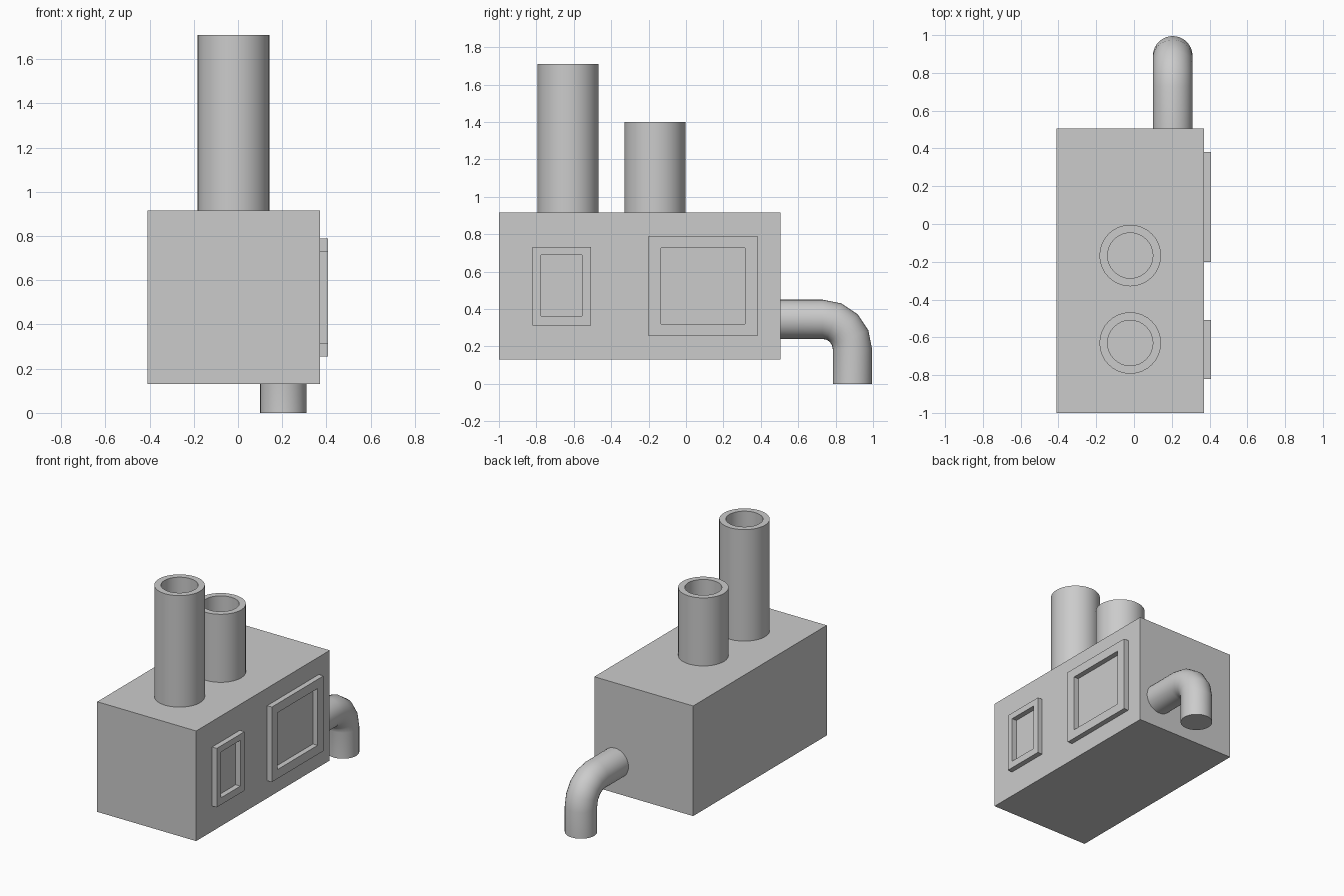
import bpy, bmesh
from math import sin, cos, pi, radians
from mathutils import Vector

if "Cube" in bpy.data.objects:
    bpy.data.objects.remove(bpy.data.objects["Cube"])


def finish(name, bm, smooth=False):
    bmesh.ops.recalc_face_normals(bm, faces=bm.faces)
    me = bpy.data.meshes.new(name)
    bm.to_mesh(me)
    bm.free()
    ob = bpy.data.objects.new(name, me)
    bpy.context.collection.objects.link(ob)
    if smooth:
        bpy.ops.object.select_all(action='DESELECT')
        ob.select_set(True)
        bpy.context.view_layer.objects.active = ob
        bpy.ops.object.shade_smooth_by_angle(angle=radians(30))
    return ob


def bridge(bm, loops, closed=False):
    """Join successive vertex rings with quads."""
    n = len(loops[0])
    pairs = list(zip(loops, loops[1:])) + ([(loops[-1], loops[0])] if closed else [])
    for a, b in pairs:
        for i in range(n):
            j = (i + 1) % n
            bm.faces.new((a[i], a[j], b[j], b[i]))


def box(name, lo, hi):
    bm = bmesh.new()
    bmesh.ops.create_cube(bm, size=1)
    for v in bm.verts:
        v.co = [l + (c + 0.5) * (h - l) for c, l, h in zip(v.co, lo, hi)]
    return finish(name, bm)


def chimney(name, x, y, z0, z1, r_out=0.163, r_in=0.12, n=32):
    bm = bmesh.new()
    rings = [[bm.verts.new((x + r * cos(2 * pi * i / n), y + r * sin(2 * pi * i / n), z))
              for i in range(n)]
             for r, z in ((r_out, z0), (r_out, z1), (r_in, z1), (r_in, z0))]
    bridge(bm, rings, closed=True)
    return finish(name, bm, True)


def window_frame(name, outer, inner, x0=0.37, x1=0.407):
    bm = bmesh.new()
    rings = []
    for (ya, yb, za, zb), x in ((outer, x0), (outer, x1), (inner, x1), (inner, x0)):
        rings.append([bm.verts.new((x, y, z))
                      for y, z in ((ya, za), (yb, za), (yb, zb), (ya, zb))])
    bridge(bm, rings, closed=True)
    return finish(name, bm)


def elbow_pipe(name, x, r=0.105, n=32, steps=4):
    # Path in the YZ plane: (y, z, angle of travel below horizontal)
    cy, cz, bend = 0.73, 0.185, 0.16
    path = [(0.5, cz + bend, 0)]
    for k in range(steps + 1):
        a = pi / 2 * k / steps
        path.append((cy + bend * sin(a), cz + bend * cos(a), a))
    path.append((cy + bend, 0, pi / 2))
    bm = bmesh.new()
    rings = []
    for y, z, a in path:
        up = Vector((0, sin(a), cos(a)))
        rings.append([bm.verts.new(Vector((x, y, z)) + r * (cos(t) * Vector((1, 0, 0)) + sin(t) * up))
                      for t in (2 * pi * i / n for i in range(n))])
    bridge(bm, rings)
    bm.faces.new(rings[0])
    bm.faces.new(rings[-1])
    return finish(name, bm, True)


# Main housing
box("housing", (-0.41, -1.0, 0.13), (0.37, 0.505, 0.915))

# Hollow chimneys on the roof
chimney("tall_chimney", -0.02, -0.63, 0.915, 1.71)
chimney("short_chimney", -0.02, -0.167, 0.915, 1.40)

# Raised frames on the right side
window_frame("large_frame", (-0.20, 0.382, 0.255, 0.79), (-0.135, 0.315, 0.32, 0.725))
window_frame("small_frame", (-0.82, -0.508, 0.312, 0.732), (-0.775, -0.555, 0.362, 0.688))

# Bent drain pipe at the back
elbow_pipe("drain_pipe", 0.205)
